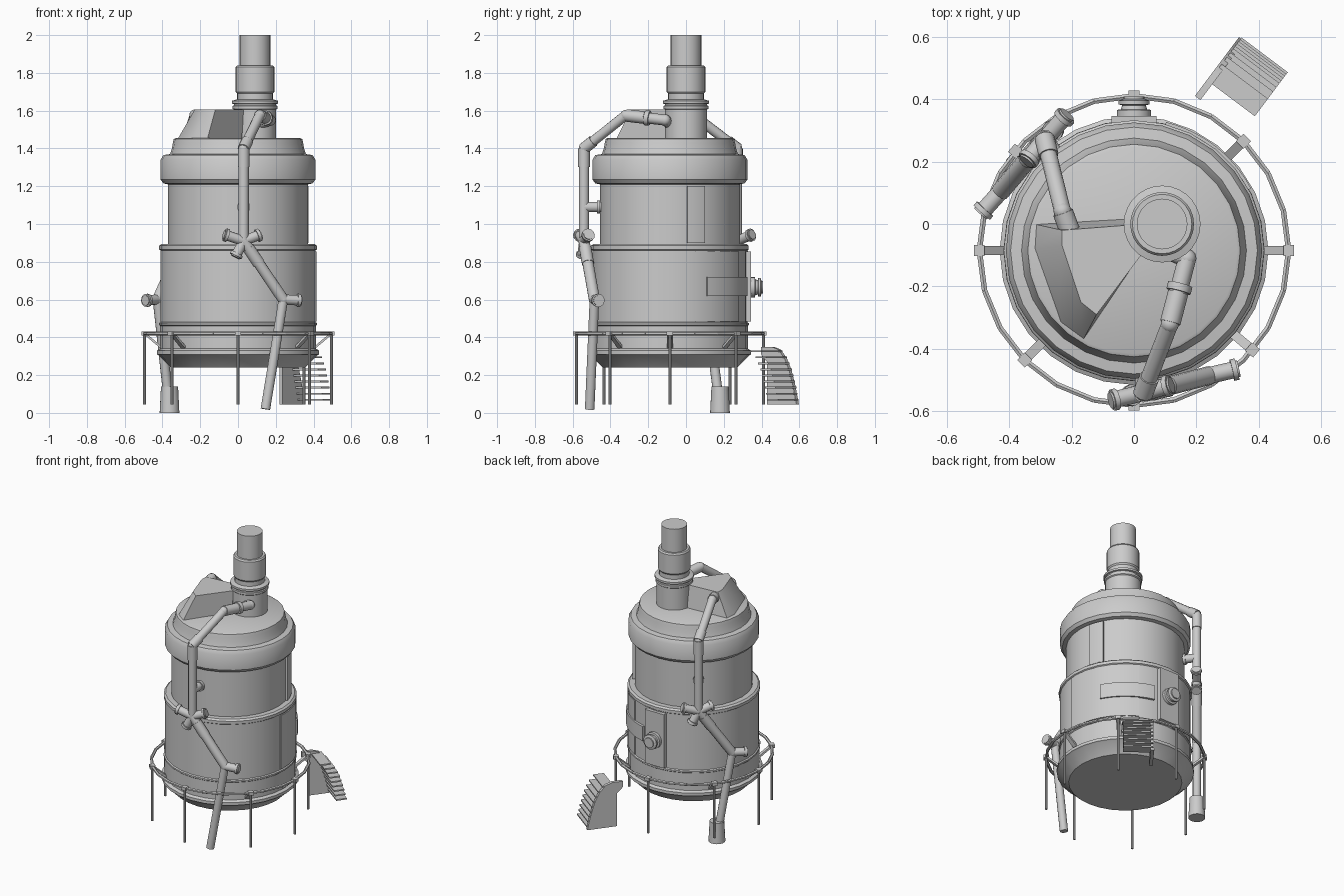
import bpy, bmesh, math
from mathutils import Vector, Matrix

if "Cube" in bpy.data.objects:
    bpy.data.objects.remove(bpy.data.objects["Cube"])

grey = bpy.data.materials.new("plain grey")
grey.use_nodes = True
grey.diffuse_color = (0.6, 0.6, 0.6, 1)
grey.node_tree.nodes["Principled BSDF"].inputs["Base Color"].default_value = (0.6, 0.6, 0.6, 1)

AXIS = Vector((0, -0.085, 0))
made = []


def finish(name, bm):
    bmesh.ops.recalc_face_normals(bm, faces=bm.faces)
    mesh = bpy.data.meshes.new(name)
    bm.to_mesh(mesh)
    bm.free()
    mesh.materials.append(grey)
    ob = bpy.data.objects.new(name, mesh)
    bpy.context.collection.objects.link(ob)
    made.append(ob)
    return ob


def lathe(name, profile, centre, sides=24, rot=None):
    """Turn a list of (radius, height) about z, with capped ends."""
    bm = bmesh.new()
    rings = []
    for r, z in profile:
        rings.append([bm.verts.new((r * math.cos(i * math.tau / sides),
                                    r * math.sin(i * math.tau / sides), z)) for i in range(sides)])
    for a, b in zip(rings, rings[1:]):
        for i in range(sides):
            j = (i + 1) % sides
            bm.faces.new((a[i], a[j], b[j], b[i]))
    bm.faces.new(rings[0])
    bm.faces.new(rings[-1])
    if rot:
        bm.transform(rot)
    bm.transform(Matrix.Translation(centre))
    return finish(name, bm)


def rod(bm, a, b, r1, r2=None, sides=12):
    a, b = Vector(a), Vector(b)
    d = b - a
    m = Matrix.Translation((a + b) / 2) @ d.to_track_quat('Z', 'Y').to_matrix().to_4x4()
    bmesh.ops.create_cone(bm, cap_ends=True, segments=sides, radius1=r1,
                          radius2=r1 if r2 is None else r2, depth=d.length, matrix=m)


def box(bm, centre, size, rot):
    m = Matrix.Translation(centre) @ rot @ Matrix.Diagonal((*size, 1))
    bmesh.ops.create_cube(bm, size=1, matrix=m)


def arc_plate(name, deg0, deg1, z0, z1, r0, r1, steps=8):
    """Curved slab wrapped round the vessel."""
    bm = bmesh.new()
    rows = []
    for i in range(steps + 1):
        t = math.radians(deg0 + (deg1 - deg0) * i / steps)
        rows.append([bm.verts.new(AXIS + Vector((r * math.cos(t), r * math.sin(t), z)))
                     for r, z in ((r0, z0), (r1, z0), (r1, z1), (r0, z1))])
    for a, b in zip(rows, rows[1:]):
        for k in range(4):
            bm.faces.new((a[k], a[(k + 1) % 4], b[(k + 1) % 4], b[k]))
    bm.faces.new(rows[0])
    bm.faces.new(rows[-1])
    return finish(name, bm)


def prism(name, base, top):
    """Solid between two matching outlines."""
    bm = bmesh.new()
    a = [bm.verts.new(p) for p in base]
    b = [bm.verts.new(p) for p in top]
    n = len(a)
    for i in range(n):
        bm.faces.new((a[i], a[(i + 1) % n], b[(i + 1) % n], b[i]))
    bm.faces.new(a)
    bm.faces.new(b)
    return finish(name, bm)


# Vessel body
lathe("vessel_body", [
    (0.355, 0.24), (0.42, 0.305), (0.43, 0.31), (0.43, 0.33), (0.412, 0.34), (0.412, 0.46),
    (0.418, 0.465), (0.418, 0.475), (0.41, 0.48), (0.41, 0.86), (0.417, 0.865), (0.417, 0.885),
    (0.405, 0.895), (0.37, 0.895), (0.37, 1.21), (0.395, 1.215), (0.41, 1.235), (0.41, 1.34),
    (0.395, 1.365), (0.36, 1.37), (0.35, 1.4), (0.345, 1.43), (0.34, 1.45), (0.33, 1.455)], AXIS, 28)

# Chimney
lathe("chimney", [
    (0.112, 1.42), (0.112, 1.605), (0.118, 1.61), (0.118, 1.625), (0.112, 1.628), (0.112, 1.635),
    (0.123, 1.638), (0.123, 1.652), (0.095, 1.66), (0.095, 1.69), (0.102, 1.7), (0.102, 1.83),
    (0.095, 1.84), (0.081, 1.84), (0.081, 2.0)], (0.09, 0, 0), 28)

# Wedge-shaped hood on the roof
outline = [(0.02, -0.1), (-0.165, -0.375), (-0.24, -0.32), (-0.325, -0.08), (-0.32, 0), (0.02, 0.02)]
upper = [(0.03, -0.09), (-0.12, -0.29), (-0.17, -0.25), (-0.23, -0.07), (-0.23, -0.02), (0.03, 0)]
prism("roof_hood", [(x, y, 1.44) for x, y in outline], [(x, y, 1.605) for x, y in upper])

# Wall plates
arc_plate("upper_wall_plate", 14, 29, 0.9, 1.2, 0.36, 0.385)
arc_plate("lower_wall_plate", -5, 62, 0.485, 0.855, 0.4, 0.415, 14)
arc_plate("side_wall_box", 28, 76, 0.62, 0.72, 0.4, 0.424, 12)
bm = bmesh.new()
box(bm, (0, 0.32, 0.67), (0.145, 0.05, 0.37), Matrix())
finish("back_wall_plate", bm)

# Back valve
lathe("back_valve", [(0.055, 0), (0.055, 0.03), (0.042, 0.032), (0.038, 0.045), (0.05, 0.048),
                     (0.05, 0.06), (0.034, 0.065), (0.034, 0.073)],
      (0, 0.335, 0.665), 16, Matrix.Rotation(-math.pi / 2, 4, 'X'))


# Branching pipe, made twice round the vessel
def pipe(name, degrees, foot):
    bm = bmesh.new()
    path = [Vector(p) for p in ((0.1, -0.08, 1.53), (0.17, -0.11, 1.55), (0.115, -0.32, 1.575),
                                (0.03, -0.54, 1.4), (0.03, -0.54, 0.91), (0.24, -0.485, 0.6),
                                (0.145, -0.51, 0.02))]
    radii = [0.03, 0.029, 0.027, 0.027, 0.03, 0.026]
    for a, b, r in zip(path, path[1:], radii):
        rod(bm, a, b, r)
    for p, r in zip(path[1:-1], radii):
        bmesh.ops.create_uvsphere(bm, u_segments=12, v_segments=8, radius=r, matrix=Matrix.Translation(p))
    # Sleeves along the straights
    for k, t, half, r in ((1, 0.45, 0.012, 0.04), (1, 0.75, 0.05, 0.033), (2, 0.9, 0.035, 0.032),
                          (3, 0.1, 0.05, 0.031), (4, 0.25, 0.05, 0.033)):
        d = path[k + 1] - path[k]
        c = path[k] + d * t
        rod(bm, c - d.normalized() * half, c + d.normalized() * half, r)
    # Branch stubs with end flanges
    stubs = ((path[4], (-0.075, -0.565, 0.945)), (path[4], (0.12, -0.515, 0.945)),
             (path[4], (-0.015, -0.55, 0.825)), (path[5], (0.335, -0.463, 0.595)),
             (Vector((0.03, -0.54, 1.09)), (0.03, -0.45, 1.09)))
    for a, b in stubs:
        b = Vector(b)
        d = (b - a).normalized()
        rod(bm, a, b, 0.027)
        rod(bm, b - d * 0.022, b - d * 0.006, 0.035)
    if foot:
        end = path[-1]
        rod(bm, (end.x, end.y, 0), (end.x, end.y, 0.14), 0.053, 0.046, 16)
    bm.transform(Matrix.Translation(AXIS) @ Matrix.Rotation(math.radians(degrees), 4, 'Z')
                 @ Matrix.Translation(-AXIS))
    finish(name, bm)


pipe("front_pipe", 0, False)
pipe("back_pipe", 215, True)

# Ring rail around the base
RAIL_R, RAIL_Z = 0.495, 0.42
bm = bmesh.new()
loop = [AXIS + Vector((RAIL_R * math.cos(i * math.tau / 24), RAIL_R * math.sin(i * math.tau / 24), RAIL_Z))
        for i in range(24)]
for i in range(24):
    rod(bm, loop[i - 1], loop[i], 0.01, sides=6)
finish("ring_rail", bm)

# Posts, clamps and slanted brackets
bm = bmesh.new()
for deg in (0, 45, 90, 140, 180, 225, 270, 320):
    turn = Matrix.Rotation(math.radians(deg), 4, 'Z')
    out = turn @ Vector((1, 0, 0))
    p = AXIS + out * RAIL_R
    rod(bm, p + Vector((0, 0, 0.045)), p + Vector((0, 0, RAIL_Z)), 0.008, sides=8)
    box(bm, p + Vector((0, 0, RAIL_Z)), (0.034, 0.034, 0.022), turn)
    if deg not in (90, 270):
        slant = turn @ Matrix.Rotation(math.radians(-40), 4, 'Y')
        box(bm, AXIS + out * 0.449 + Vector((0, 0, 0.382)), (0.125, 0.03, 0.012), slant)
finish("rail_posts", bm)

# Stairs: one curved side panel and a stack of treads
run = Vector((0.6, 0.8, 0))
across = Vector((0.8, -0.6, 0))
start = Vector((0.195, 0.41, 0))
curve = [(0.07, 0.35), (0.115, 0.335), (0.155, 0.29), (0.185, 0.23), (0.21, 0.15), (0.235, 0.045)]
side = [(0, 0.35)] + curve + [(0.04, 0.045), (0.04, 0.27), (0, 0.31)]
base = [start + run * s + Vector((0, 0, z)) for s, z in side]
prism("stair_panel", base, [p + across * 0.022 for p in base])
bm = bmesh.new()
heading = Matrix.Rotation(math.atan2(across.y, across.x), 4, 'Z')
for i in range(9):
    z = 0.07 + i * 0.032
    for (s0, z0), (s1, z1) in zip(curve, curve[1:]):
        if z1 <= z <= z0:
            s = s0 + (s1 - s0) * (z0 - z) / (z0 - z1)
    c = start + run * (s - 0.025) + across * 0.1 + Vector((0, 0, z))
    box(bm, c, (0.185, 0.07, 0.009), heading)
finish("stair_treads", bm)

# Smooth the round parts, keep the edges sharp
bpy.ops.object.select_all(action='DESELECT')
for ob in made:
    ob.select_set(True)
bpy.context.view_layer.objects.active = made[0]
bpy.ops.object.shade_smooth_by_angle(angle=math.radians(32))
